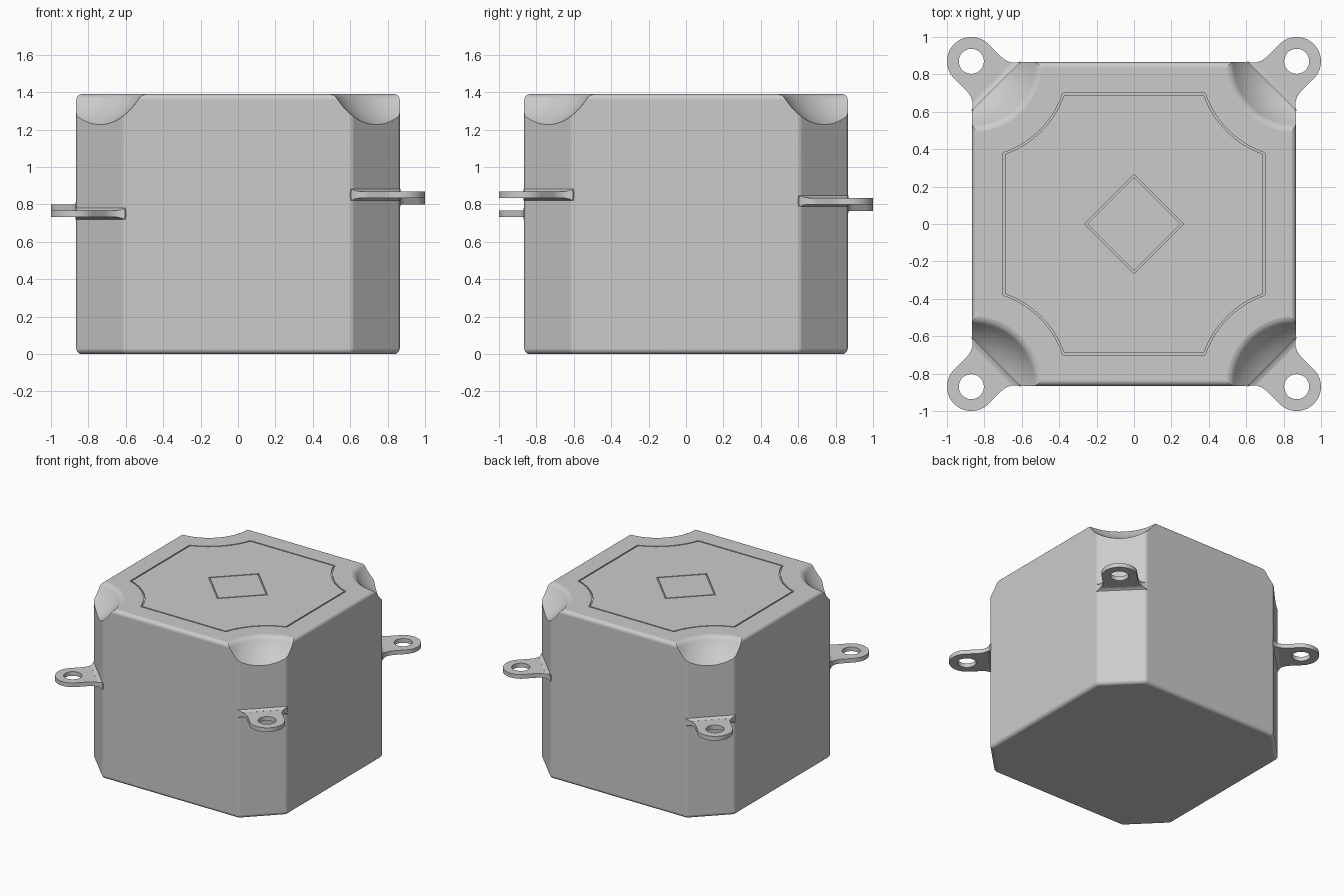
import bpy
import bmesh
from math import sin, cos, radians, sqrt, pi
from mathutils import Matrix, Vector

cube = bpy.data.objects.get("Cube")
if cube:
    bpy.data.objects.remove(cube, do_unlink=True)

HALF, CUT, TOP = 0.865, 0.61, 1.39

grey = bpy.data.materials.new("light grey")
grey.use_nodes = True
grey.diffuse_color = (0.6, 0.6, 0.6, 1)
grey.node_tree.nodes["Principled BSDF"].inputs["Base Color"].default_value = (0.6, 0.6, 0.6, 1)


def make_object(name, bm):
    bmesh.ops.recalc_face_normals(bm, faces=bm.faces)
    mesh = bpy.data.meshes.new(name)
    bm.to_mesh(mesh)
    bm.free()
    mesh.materials.append(grey)
    obj = bpy.data.objects.new(name, mesh)
    bpy.context.collection.objects.link(obj)
    return obj


def activate(obj):
    bpy.ops.object.select_all(action='DESELECT')
    obj.select_set(True)
    bpy.context.view_layer.objects.active = obj


def subtract(obj, cutter):
    activate(obj)
    mod = obj.modifiers.new("cut", 'BOOLEAN')
    mod.operation, mod.solver, mod.object = 'DIFFERENCE', 'EXACT', cutter
    bpy.ops.object.modifier_apply(modifier=mod.name)
    bpy.data.objects.remove(cutter, do_unlink=True)


def smooth(obj):
    activate(obj)
    bpy.ops.object.shade_smooth_by_angle(angle=radians(30))
    obj.modifiers.new("flat_faces", 'WEIGHTED_NORMAL').keep_sharp = True


def prism(bm, points, z0, z1):
    """Extrude a flat outline from z0 to z1."""
    face = bm.faces.new([bm.verts.new((x, y, z0)) for x, y in points])
    new = bmesh.ops.extrude_face_region(bm, geom=[face])["geom"]
    verts = [g for g in new if isinstance(g, bmesh.types.BMVert)]
    bmesh.ops.translate(bm, verts=verts, vec=(0, 0, z1 - z0))


def loft(bm, rings, closed=False):
    """Join equal rings of points with quads, capped or closed to a loop."""
    rows = [[bm.verts.new(p) for p in ring] for ring in rings]
    n = len(rows[0])
    pairs = list(zip(rows, rows[1:] + rows[:1])) if closed else list(zip(rows, rows[1:]))
    for a, b in pairs:
        for i in range(n):
            j = (i + 1) % n
            bm.faces.new((a[i], a[j], b[j], b[i]))
    if not closed:
        bm.faces.new(rows[0])
        bm.faces.new(rows[-1])


def frame(bm, outer, inner, depth):
    """Thin closed frame that engraves a line in the top."""
    lo, hi = TOP - depth, TOP + 0.05
    loft(bm, [[(x, y, z) for x, y in pts]
              for pts, z in ((outer, lo), (outer, hi), (inner, hi), (inner, lo))], True)


def panel_outline(half, radius, steps=14):
    """Square whose corners are scooped by arcs around the body corners."""
    dx = HALF - half
    dy = sqrt(radius ** 2 - dx ** 2)
    a0, a1 = Vector((-dx, -dy)), Vector((-dy, -dx))
    span = a0.angle_signed(a1)
    arc = []
    for i in range(steps + 1):
        p = Matrix.Rotation(-span * i / steps, 2) @ a0
        arc.append(Vector((HALF, HALF)) + p)
    return [Matrix.Rotation(k * pi / 2, 2) @ p for k in range(4) for p in arc]


def diamond(r):
    return [(r, 0), (0, r), (-r, 0), (0, -r)]


# Body: chamfered square block with rounded edges
bm = bmesh.new()
side = [Vector((HALF, -CUT)), Vector((HALF, CUT))]
prism(bm, [Matrix.Rotation(k * pi / 2, 2) @ p for k in range(4) for p in side], 0, TOP)
upright = [e for e in bm.edges if abs(e.verts[0].co.z - e.verts[1].co.z) > 1]
bmesh.ops.bevel(bm, geom=upright, offset=0.015, segments=3, profile=0.5, affect='EDGES')
rims = [e for e in bm.edges if abs(e.verts[0].co.z - e.verts[1].co.z) < 0.01]
bmesh.ops.bevel(bm, geom=rims, offset=0.03, segments=5, profile=0.5, affect='EDGES')
body = make_object("body", bm)

# Corner scoops: ball profile with a rounded lip, turned about each corner
R, CZ, LIP = 0.40, TOP + 0.194, 0.054
profile = [(R * sin(radians(57 * i / 14)), CZ - R * cos(radians(57 * i / 14))) for i in range(15)]
profile += [(0.38 - LIP * sin(radians(a)), TOP - LIP * (1 - cos(radians(a))))
            for a in (46, 34, 22, 10)]
profile += [(0.381, TOP + 0.001), (0.381, TOP + 0.2), (0, TOP + 0.2)]
bm = bmesh.new()
for sx in (-1, 1):
    for sy in (-1, 1):
        centre = Vector((sx * HALF, sy * HALF, 0))
        verts = [bm.verts.new(centre + Vector((r, 0, z))) for r, z in profile]
        edges = [bm.edges.new(pair) for pair in zip(verts, verts[1:])]
        bmesh.ops.spin(bm, geom=verts + edges, cent=centre, axis=(0, 0, 1),
                       angle=2 * pi, steps=72, use_merge=False)
bmesh.ops.remove_doubles(bm, verts=bm.verts, dist=0.0002)
# Engraved lines on the top
frame(bm, panel_outline(0.70, 0.512), panel_outline(0.69, 0.522), 0.01)
frame(bm, diamond(0.265), diamond(0.251), 0.01)
subtract(body, make_object("top_cutter", bm))
smooth(body)

# Mounting tab: flared neck and round end with a hole, along local x
EYE, THICK = 1.23, 0.017
flare = [(1.02, 0.187), (1.043, 0.187), (1.055, 0.165), (1.075, 0.147), (1.10, 0.135), (1.13, 0.13)]
arc = [(EYE + 0.13 * cos(t), 0.13 * sin(t))
       for t in (radians(90 - 180 * i / 28) for i in range(29))]
bm = bmesh.new()
prism(bm, flare + arc + [(u, -v) for u, v in reversed(flare)], -THICK, THICK)
tab = make_object("mounting_tab", bm)
bm = bmesh.new()
bmesh.ops.create_cone(bm, cap_ends=True, segments=40, radius1=0.067, radius2=0.067, depth=0.2,
                      matrix=Matrix.Translation((EYE, 0, 0)))
subtract(tab, make_object("hole_cutter", bm))

# Root fillet where the tab meets the body
bm = bmesh.new()
bm.from_mesh(tab.data)
root = [(1.02, 0.186, 0.03), (1.043, 0.186, 0.03), (1.053, 0.168, 0.022), (1.07, 0.15, 0.0175)]
loft(bm, [[(u, -v, -t), (u, v, -t), (u, v, t), (u, -v, t)] for u, v, t in root])
bm.to_mesh(tab.data)
bm.free()
smooth(tab)

# One tab per corner, each a step higher or lower
corners = (("back_left", 0.818), ("back_right", 0.783), ("front_right", 0.75), ("front_left", 0.852))
for k, (name, z) in enumerate(corners):
    obj = tab if k == 0 else tab.copy()
    if k:
        bpy.context.collection.objects.link(obj)
    obj.name = name + "_tab"
    obj.location.z = z
    obj.rotation_euler.z = pi / 4 + k * pi / 2
